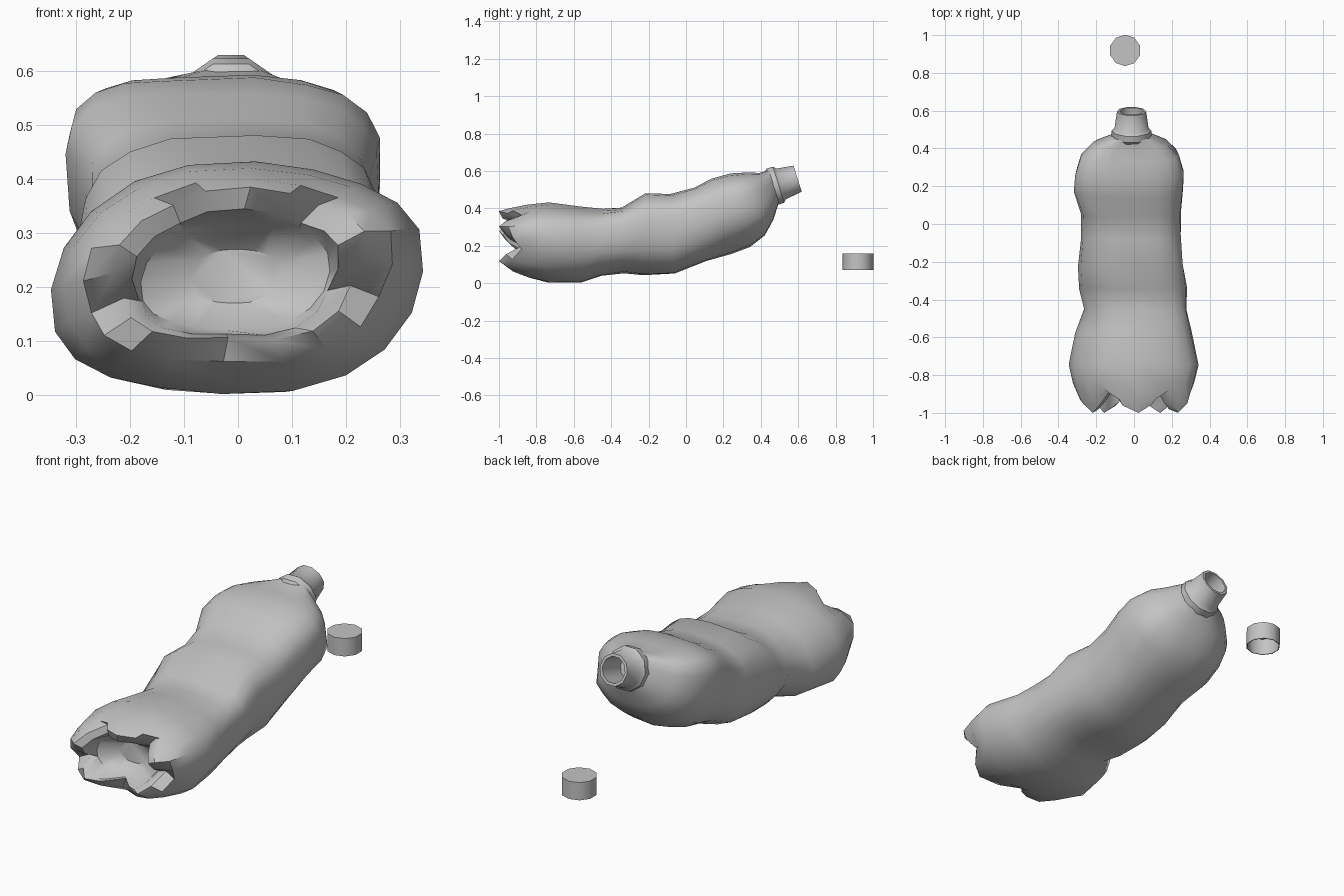
import bpy
import bmesh
import math
import random
from mathutils import Vector

random.seed(4)

default_cube = bpy.data.objects.get("Cube")
if default_cube:
    bpy.data.objects.remove(default_cube, do_unlink=True)

# One dull grey plastic
GREY = (0.55, 0.55, 0.55, 1.0)
plastic = bpy.data.materials.new("grey plastic")
plastic.use_nodes = True
plastic.diffuse_color = GREY
shader = plastic.node_tree.nodes["Principled BSDF"]
shader.inputs["Base Color"].default_value = GREY
shader.inputs["Roughness"].default_value = 0.6


def finish(bm, name, angle):
    """Turn a bmesh into a named, shaded object."""
    bmesh.ops.recalc_face_normals(bm, faces=bm.faces)
    mesh = bpy.data.meshes.new(name)
    bm.to_mesh(mesh)
    bm.free()
    mesh.materials.append(plastic)
    obj = bpy.data.objects.new(name, mesh)
    bpy.context.collection.objects.link(obj)
    bpy.ops.object.select_all(action="DESELECT")
    obj.select_set(True)
    bpy.context.view_layer.objects.active = obj
    bpy.ops.object.shade_smooth_by_angle(angle=math.radians(angle))
    return obj


def bridge(bm, rings):
    """Skin neighbouring rings of vertices with quads."""
    for a, b in zip(rings, rings[1:]):
        count = len(a)
        for i in range(count):
            j = (i + 1) % count
            bm.faces.new((a[i], a[j], b[j], b[i]))


def signed_power(value, exponent):
    return math.copysign(abs(value) ** exponent, value)


def ramp(value, start, end):
    """Rise from 0 at start to 1 at end."""
    return max(0, min(1, (value - start) / (end - start)))


# ---- Crushed bottle body: rounded-box sections along y ----
# y, left edge, right edge, bottom, top, depth of the notches between feet
SECTIONS = [
    (-.82, -.09, .08, .17, .27, 0),
    (-.87, -.18, .17, .12, .32, 0),
    (-.98, -.20, .19, .105, .345, .11),
    (-1.0, -.235, .24, .095, .385, .13),
    (-.95, -.29, .29, .055, .40, .07),
    (-.85, -.325, .32, .025, .42, .02),
    (-.74, -.345, .345, 0, .43, 0),
    (-.57, -.31, .305, 0, .41, 0),
    (-.45, -.265, .295, .04, .40, 0),
    (-.34, -.29, .28, .05, .41, 0),
    (-.22, -.295, .26, .045, .48, 0),
    (-.07, -.28, .25, .05, .48, 0),
    (.07, -.28, .25, .115, .51, 0),
    (.19, -.32, .26, .155, .56, 0),
    (.29, -.31, .265, .195, .585, 0),
    (.37, -.285, .24, .255, .59, 0),
    (.43, -.22, .18, .34, .59, 0),
    (.47, -.11, .09, .43, .605, 0),
]
# Dents: angle around the section, y, reach, depth
DENTS = [
    (5, -.45, .12, .025),
    (75, -.38, .14, .015),
    (205, -.42, .14, .03),
    (115, -.12, .15, .015),
    (-45, .26, .2, .025),
    (-60, -.32, .14, .015),
]
SIDES = 20


def body_point(section, i):
    y, left, right, bottom, top, notch = section
    t = math.radians(-22 + i * 360 / SIDES)
    cos_t, sin_t = math.cos(t), math.sin(t)
    # Round base, boxier tube, and a shoulder widest above its middle
    shoulder = ramp(y, -.1, .2) * ramp(y, .48, .36)
    boxy = ramp(y, -.55, -.22)
    power = .92 - .27 * boxy if sin_t > 0 else .88 - .06 * boxy
    cx, mid = (left + right) / 2, (bottom + top) / 2
    cz = mid + .11 * shoulder * (top - bottom)
    rx = (right - left) / 2
    rz = top - cz if sin_t > 0 else cz - bottom
    dx = rx * signed_power(cos_t, power)
    dz = rz * signed_power(sin_t, power)
    # Twist of the flattened tube: base leans one way, shoulder the other
    dz -= .11 * math.tanh(y * 3) * dx * cos_t ** 2
    # Push dents inwards
    shrink = 1
    for angle, dent_y, reach, depth in DENTS:
        turn = t - math.radians(angle)
        arc = .3 * abs(math.atan2(math.sin(turn), math.cos(turn)))
        distance = math.hypot(arc, y - dent_y) / reach
        shrink -= depth / .25 * max(0, 1 - distance)
    # Five feet separated by notches
    valley = (1, .35, 0, .3)[i % 4]
    shrink -= valley * notch * .6
    # Sections lean back with the shoulder
    lean = .3 * ramp(y, -.1, .25)
    wobble = random.uniform(-.003, .003) if -.8 < y < .4 else 0
    z = cz + dz * shrink
    return Vector((cx + dx * shrink + wobble,
                   y + valley * notch - (z - mid) * lean + wobble * 3,
                   max(0, z + wobble)))


bm = bmesh.new()
rings = [[bm.verts.new(body_point(s, i)) for i in range(SIDES)]
         for s in SECTIONS]
bridge(bm, rings)
bm.faces.new(rings[0])
finish(bm, "bottle_body", 42)

# ---- Open neck with its collar, turned about a tilted axis ----
# distance along the axis, radius
NECK = [(-.05, .088), (-.03, .106), (.005, .106), (.02, .09),
        (.112, .077), (.112, .063), (-.04, .063)]
origin = Vector((-.013, .49, .525))
axis = Vector((0, .95, .3)).normalized()
side = Vector((1, 0, 0))
up = side.cross(axis)
NECK_SIDES = 10

bm = bmesh.new()
rings = []
for along, radius in NECK:
    ring = []
    for i in range(NECK_SIDES):
        t = math.tau * i / NECK_SIDES
        offset = side * math.cos(t) + up * math.sin(t)
        ring.append(bm.verts.new(origin + axis * along + offset * radius))
    rings.append(ring)
bridge(bm, rings)
bm.faces.new(rings[-1])
finish(bm, "bottle_neck", 40)

# ---- Loose screw cap, open underneath ----
CAP = [(.155, .079), (.07, .079), (.07, .083), (.16, .083)]
bm = bmesh.new()
rings = []
for height, radius in CAP:
    ring = []
    for i in range(NECK_SIDES):
        t = math.tau * (i + .5) / NECK_SIDES
        ring.append(bm.verts.new((-.047 + radius * math.cos(t),
                                  .919 + radius * math.sin(t), height)))
    rings.append(ring)
bridge(bm, rings)
bm.faces.new(rings[0])
bm.faces.new(rings[-1])
finish(bm, "screw_cap", 40)
